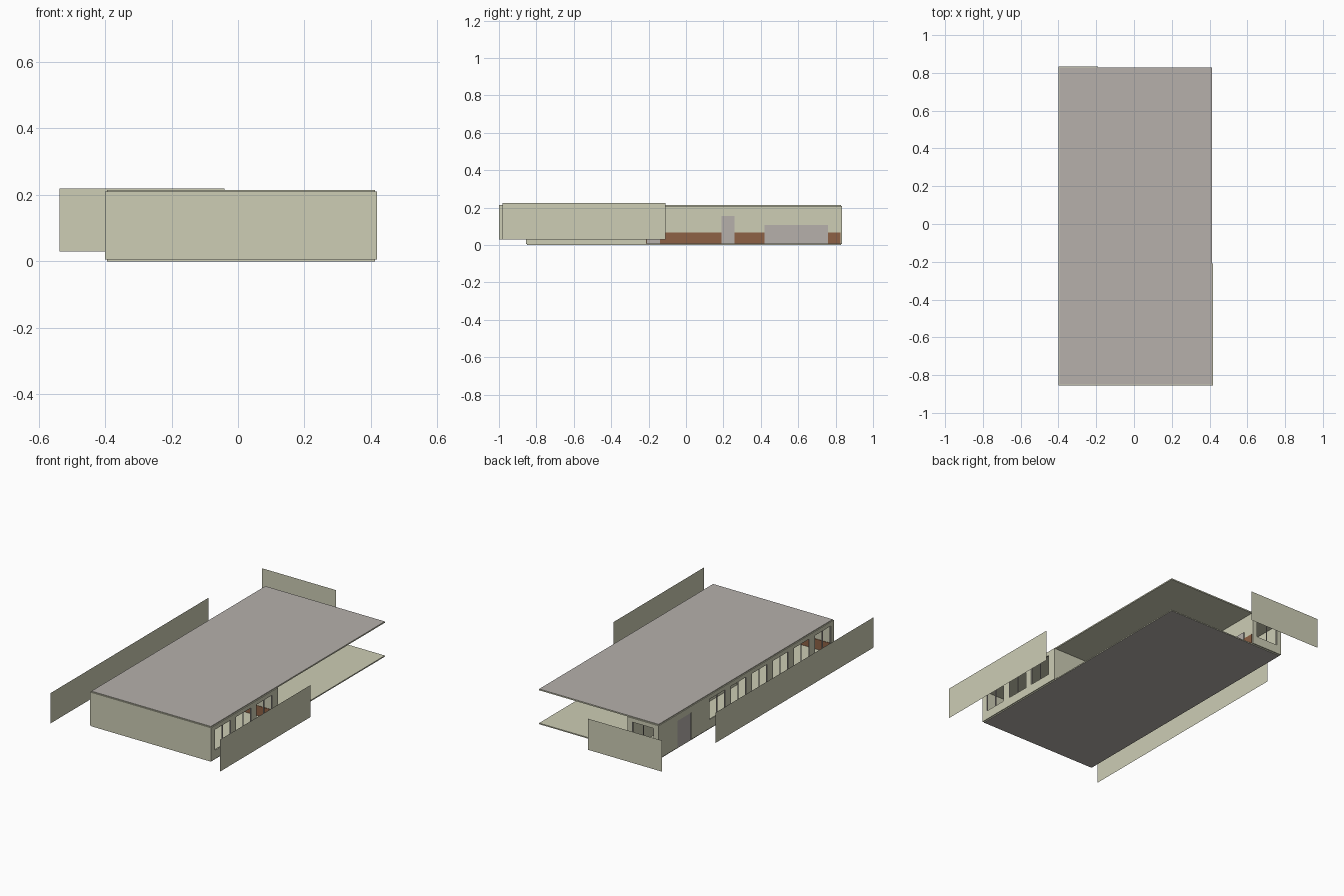
import bpy, bmesh
from mathutils import Vector

cube = bpy.data.objects.get("Cube")
if cube:
    bpy.data.objects.remove(cube)


def material(name, rgb):
    m = bpy.data.materials.new(name)
    m.use_nodes = True
    m.diffuse_color = (*rgb, 1)
    m.node_tree.nodes["Principled BSDF"].inputs["Base Color"].default_value = (*rgb, 1)
    return m


BEIGE = material("beige plaster", (0.61, 0.61, 0.46))
GREY = material("warm grey", (0.465, 0.435, 0.41))
BROWN = material("brown wainscot", (0.27, 0.12, 0.06))


def finish(name, bm, *mats):
    mesh = bpy.data.meshes.new(name)
    bm.to_mesh(mesh)
    bm.free()
    for m in mats:
        mesh.materials.append(m)
    ob = bpy.data.objects.new(name, mesh)
    bpy.context.collection.objects.link(ob)
    return ob


def add_box(bm, lo, hi):
    lo, hi = Vector(lo), Vector(hi)
    verts = bmesh.ops.create_cube(bm, size=1)["verts"]
    for v in verts:
        v.co = (lo + hi) / 2 + v.co * (hi - lo)


def box(name, lo, hi, mat):
    bm = bmesh.new()
    add_box(bm, lo, hi)
    return finish(name, bm, mat)


def along(axis, near, far, a, b, z0, z1):
    """Corners of a box from a to b on the axis, near to far across it."""
    if axis == "x":
        return (a, near, z0), (b, far, z1)
    return (near, a, z0), (far, b, z1)


BASE, TOP = 0.006, 0.21
SILL, HEAD = 0.06, 0.185


def wall(name, axis, near, far, a, b, openings=()):
    """Wall split into piers, sills and lintels around its openings."""
    bm = bmesh.new()
    frames = bmesh.new()
    start = a
    for o0, o1, z0, z1 in openings:
        add_box(bm, *along(axis, near, far, start, o0, BASE, TOP))
        if z0 > BASE:
            add_box(bm, *along(axis, near, far, o0, o1, BASE, z0))
        add_box(bm, *along(axis, near, far, o0, o1, z1, TOP))
        # Jambs and mullion
        for c in (o0 + 0.002, (o0 + o1) / 2, o1 - 0.002):
            add_box(frames, *along(axis, near + 0.001, far - 0.001,
                                   c - 0.002, c + 0.002, z0, z1))
        start = o1
    add_box(bm, *along(axis, near, far, start, b, BASE, TOP))
    finish(name, bm, BEIGE)
    if openings:
        finish(name + "_frames", frames, GREY)
    else:
        frames.free()


def slab(name, z0, z1, grey_side):
    """Slab that is grey on its weather side and beige elsewhere."""
    bm = bmesh.new()
    add_box(bm, (-0.395, -0.85, z0), (0.412, 0.828, z1))
    bm.normal_update()
    for f in bm.faces:
        f.material_index = int(f.normal.z * grey_side > 0.5)
    finish(name, bm, BEIGE, GREY)


def screen(name, axis, pos, a, b, z0, z1):
    """Freestanding sheet without thickness."""
    bm = bmesh.new()
    lo, hi = along(axis, pos, pos, a, b, z0, z1)
    ends = [lo[:2], hi[:2]]
    bm.faces.new([bm.verts.new((*p, z)) for p, z in
                  ((ends[0], z0), (ends[1], z0), (ends[1], z1), (ends[0], z1))])
    finish(name, bm, BEIGE)


# Floor and roof
slab("floor_slab", 0, 0.007, -1)
slab("roof_slab", 0.207, 0.215, 1)

# Outer walls
left_windows = [(y, y + 0.155, SILL, HEAD)
                for y in [-0.825 + 0.203 * i for i in range(6)]]
door = (0.52, 0.655, BASE, 0.17)
wall("long_wall", "y", -0.4, -0.392, -0.85, 0.828, left_windows + [door])
side_windows = [(y, y + 0.155, SILL, HEAD)
                for y in [-0.82 + 0.2 * i for i in range(3)]]
wall("hall_side_wall", "y", 0.41, 0.418, -0.85, -0.21, side_windows)
wall("front_wall", "x", -0.855, -0.847, -0.4, 0.418)
wall("back_wall", "x", 0.827, 0.835, -0.4, -0.19, [(-0.37, -0.22, SILL, HEAD)])

# Walls facing the terrace
wall("terrace_long_wall", "y", -0.198, -0.19, -0.21, 0.827)
wall("terrace_end_wall", "x", -0.218, -0.21, -0.19, 0.41)

# Double door leaves in the long wall
box("entry_door", (-0.398, 0.52, BASE), (-0.394, 0.655, 0.17), GREY)

# Wainscot bands
box("terrace_wainscot", (-0.19, -0.21, BASE), (-0.187, 0.827, 0.068), BROWN)
box("front_inner_wainscot", (-0.392, -0.847, BASE), (0.41, -0.844, 0.068), BROWN)
box("hall_inner_wainscot", (-0.19, -0.221, BASE), (0.41, -0.218, 0.068), BROWN)

# Grey doors and low panel on the terrace wall
for name, a, b, top in (("terrace_corner_door", -0.208, -0.14, 0.155),
                        ("terrace_door", 0.19, 0.26, 0.155),
                        ("terrace_low_panel", 0.42, 0.76, 0.108)):
    box(name, (-0.19, a, BASE), (-0.184, b, top), GREY)

# Freestanding screens around the building
screen("long_screen", "y", -0.565, -1.0, 0.52, 0.03, 0.215)
screen("hall_screen", "y", 0.565, -0.98, -0.11, 0.03, 0.225)
screen("back_screen", "x", 1.0, -0.538, -0.04, 0.03, 0.22)
